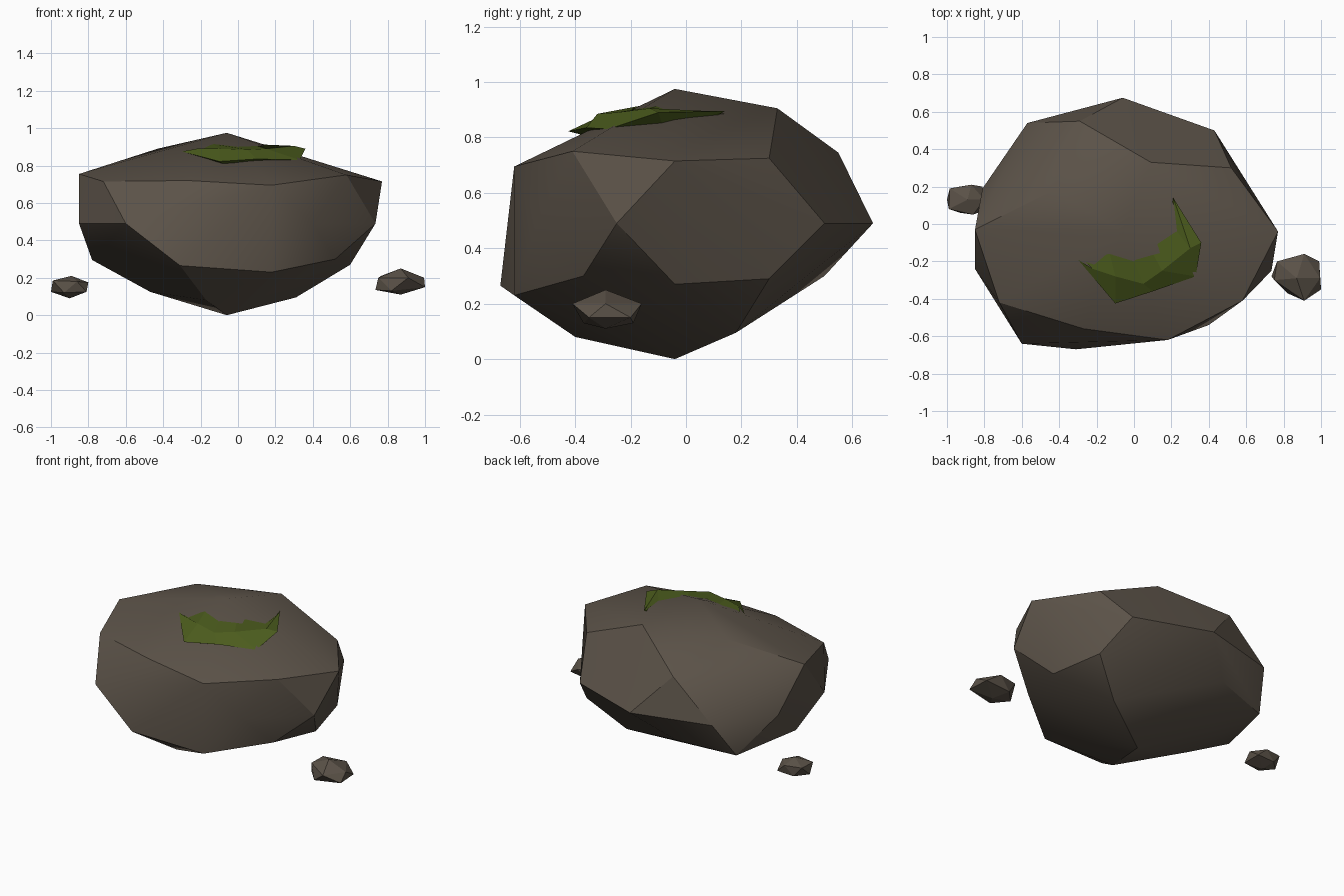
import bpy, bmesh, math


def material(name, rgb):
    m = bpy.data.materials.new(name)
    m.diffuse_color = (*rgb, 1)
    return m


STONE = material("brown stone", (0.105, 0.085, 0.065))
MOSS = material("moss green", (0.07, 0.105, 0.012))


def finish(name, bm, mat, angle=None):
    bmesh.ops.recalc_face_normals(bm, faces=bm.faces)
    me = bpy.data.meshes.new(name)
    bm.to_mesh(me)
    bm.free()
    me.materials.append(mat)
    ob = bpy.data.objects.new(name, me)
    bpy.context.collection.objects.link(ob)
    if angle:
        bpy.ops.object.select_all(action='DESELECT')
        ob.select_set(True)
        bpy.context.view_layer.objects.active = ob
        bpy.ops.object.shade_smooth_by_angle(angle=math.radians(angle))
    return ob


def hull(name, points, mat, angle=None):
    bm = bmesh.new()
    for p in points:
        bm.verts.new(p)
    bmesh.ops.convex_hull(bm, input=bm.verts)
    bmesh.ops.delete(bm, geom=[v for v in bm.verts if not v.link_faces], context='VERTS')
    return finish(name, bm, mat, angle)


# Boulder: convex hull around its corner points, from top to bottom
hull("boulder", [
    (-.06, -.04, .975), (-.43, .18, .89), (.09, .33, .905),
    (-.85, -.03, .755), (-.72, -.42, .715), (-.27, -.56, .72), (.18, -.62, .695),
    (.58, -.41, .75), (.77, -.04, .715), (.52, .30, .725), (-.29, .55, .745),
    (-.85, -.24, .49), (-.60, -.64, .49), (.40, -.54, .49), (.735, -.25, .49),
    (.43, .50, .49), (-.06, .675, .49), (-.57, .54, .49), (-.81, .19, .49),
    (-.78, -.04, .295), (-.31, -.67, .265), (.18, -.62, .23), (.52, -.37, .30),
    (.60, -.04, .27), (.52, .30, .29), (-.28, .50, .30), (-.65, .40, .26),
    (-.47, -.04, .125), (-.17, -.40, .08), (.31, .18, .095), (-.06, -.04, 0),
], STONE, 26)

# Pebbles: irregular twenty-sided stones (bottom, lower ring, upper ring, top)
hull("right_pebble", [
    (.87, -.29, .11),
    (1.0, -.35, .15), (.82, -.37, .13), (.735, -.28, .135), (.82, -.19, .13), (.99, -.20, .15),
    (.91, -.41, .2), (.75, -.30, .2), (.765, -.2, .21), (.91, -.16, .2), (.995, -.29, .2),
    (.87, -.29, .25)], STONE)
hull("left_pebble", [
    (-.9, .13, .09),
    (-.81, .07, .125), (-.93, .06, .12), (-1.0, .13, .125), (-.93, .20, .12), (-.81, .2, .125),
    (-.86, .05, .18), (-.99, .08, .185), (-.985, .19, .185), (-.87, .21, .18), (-.80, .13, .175),
    (-.89, .13, .21)], STONE)

# Moss patch: strip lofted from the line on the rock, over the ridge, round the rim
rows = [
    [(-.28, -.18, .868), (-.13, -.16, .915), (0, -.2, .90), (.07, -.1, .915), (.23, -.04, .885), (.21, .14, .885)],
    [(-.22, -.24, .89), (-.1, -.28, .89), (.05, -.32, .885), (.15, -.25, .89), (.30, -.13, .905), (.23, .08, .895)],
    [(-.30, -.19, .875), (-.1, -.425, .822), (.1, -.36, .835), (.33, -.28, .83), (.36, -.1, .89), (.21, .14, .895)],
    [(-.22, -.2, .84), (-.05, -.3, .79), (.1, -.28, .80), (.28, -.22, .81), (.30, -.08, .83), (.2, .08, .86)],
]
bm = bmesh.new()
grid = [[bm.verts.new(p) for p in row] for row in rows]
for a, b in zip(grid, grid[1:]):
    for i in range(len(a) - 1):
        bm.faces.new((a[i], b[i], b[i + 1], a[i + 1]))
finish("moss_patch", bm, MOSS)
